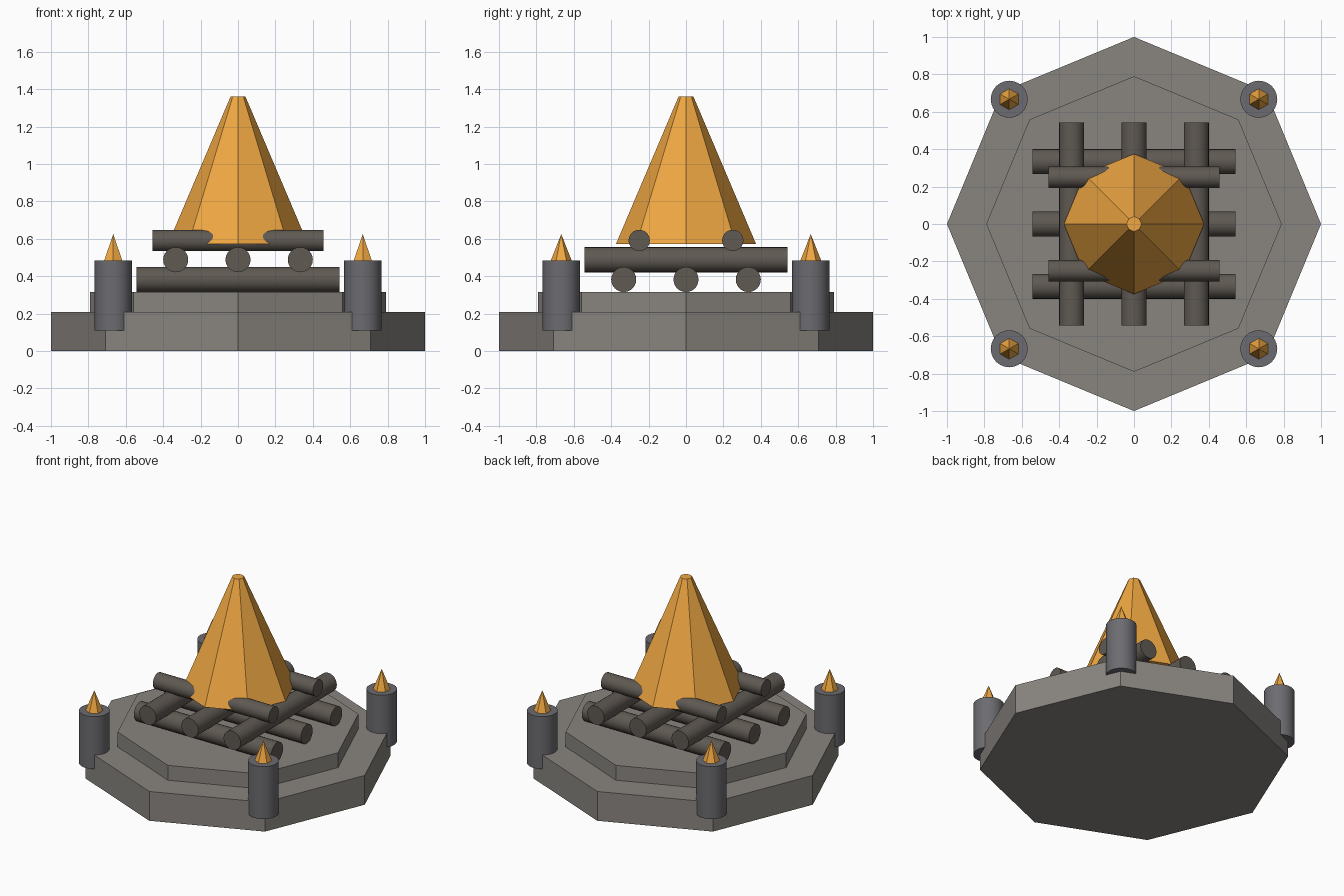
import bpy
import math

if "Cube" in bpy.data.objects:
    bpy.data.objects.remove(bpy.data.objects["Cube"])


def material(name, rgb):
    m = bpy.data.materials.new(name)
    m.diffuse_color = (*rgb, 1)
    m.use_nodes = True
    m.node_tree.nodes["Principled BSDF"].inputs["Base Color"].default_value = m.diffuse_color
    return m


STONE = material("stone", (0.25, 0.235, 0.215))
WOOD = material("charred_wood", (0.115, 0.10, 0.085))
IRON = material("iron", (0.15, 0.15, 0.165))
FIRE = material("fire", (0.87, 0.39, 0.055))


def solid(name, sides, r1, r2, z0, z1, mat, x=0, y=0, smooth=False):
    """Upright prism, cone or frustum between two heights."""
    bpy.ops.mesh.primitive_cone_add(vertices=sides, radius1=r1, radius2=r2,
                                    depth=z1 - z0, location=(x, y, (z0 + z1) / 2))
    ob = bpy.context.object
    ob.name = name
    ob.data.materials.append(mat)
    if smooth:
        bpy.ops.object.shade_smooth_by_angle(angle=math.radians(35))
    return ob


def log(name, radius, length, loc, along_x):
    """Round log lying along x or y."""
    ob = solid(name, 24, radius, radius, -length / 2, length / 2, WOOD, smooth=True)
    ob.location = loc
    ob.rotation_euler = (0, math.pi / 2, 0) if along_x else (math.pi / 2, 0, 0)


# Two-step octagonal base
solid("lower_step", 8, 1.0, 1.0, 0, 0.209, STONE)
solid("upper_step", 8, 0.79, 0.79, 0.209, 0.315, STONE)

# Crossed log stack
for i, offset in enumerate((-0.333, 0, 0.333)):
    log(f"bottom_log_{i}", 0.067, 1.085, (0, offset, 0.382), True)
    log(f"middle_log_{i}", 0.067, 1.085, (offset, 0, 0.488), False)
for i, offset in enumerate((-0.25, 0.25)):
    log(f"top_log_{i}", 0.057, 0.914, (0, offset, 0.591), True)

# Main flame
solid("main_flame", 8, 0.375, 0.04, 0.571, 1.36, FIRE)

# Corner posts with small flames
for sx in (-1, 1):
    for sy in (-1, 1):
        x, y = 0.667 * sx, 0.667 * sy
        solid("corner_post", 24, 0.099, 0.099, 0.109, 0.483, IRON, x, y, smooth=True)
        solid("post_flame", 6, 0.056, 0, 0.483, 0.625, FIRE, x, y)
